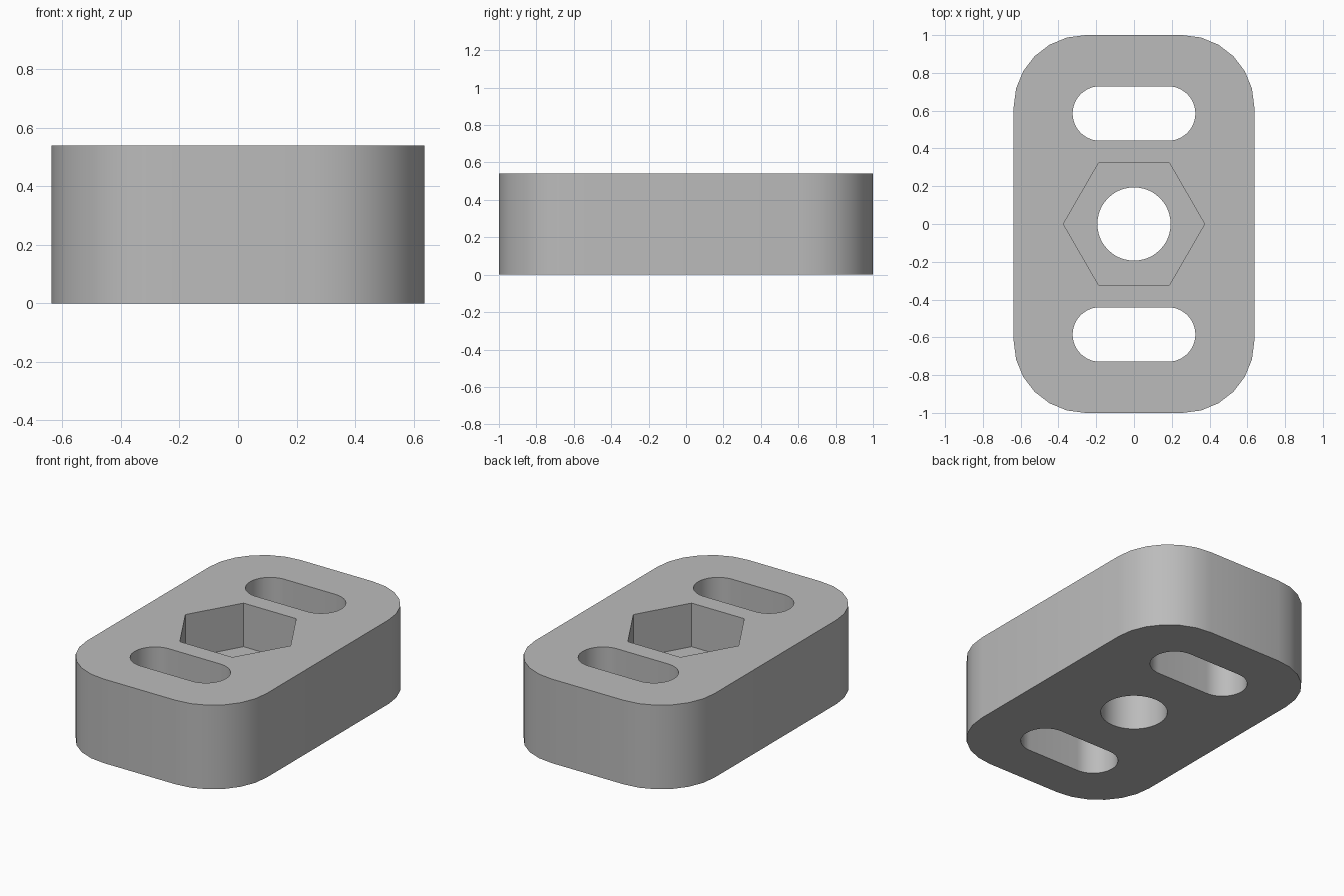
import bpy
import bmesh
from math import cos, sin, pi, radians

if "Cube" in bpy.data.objects:
    bpy.data.objects.remove(bpy.data.objects["Cube"], do_unlink=True)

HEIGHT = 0.54
POCKET_FLOOR = 0.26

grey = bpy.data.materials.new("plain grey")
grey.use_nodes = True
colour = (0.5, 0.5, 0.5, 1)
grey.diffuse_color = colour
grey.node_tree.nodes["Principled BSDF"].inputs["Base Color"].default_value = colour


def rounded_outline(half_x, half_y, radius, steps, centre_y=0):
    """Outline of a rectangle with round corners, anticlockwise."""
    points = []
    for quarter, (sx, sy) in enumerate([(1, 1), (-1, 1), (-1, -1), (1, -1)]):
        for i in range(steps + 1):
            a = (quarter + i / steps) * pi / 2
            p = (sx * (half_x - radius) + radius * cos(a),
                 centre_y + sy * (half_y - radius) + radius * sin(a))
            if not points or abs(p[0] - points[-1][0]) + abs(p[1] - points[-1][1]) > 1e-5:
                points.append(p)
    if abs(points[0][0] - points[-1][0]) + abs(points[0][1] - points[-1][1]) < 1e-5:
        points.pop()
    return points


def polygon(radius, sides):
    return [(radius * cos(2 * pi * i / sides), radius * sin(2 * pi * i / sides))
            for i in range(sides)]


def prism(name, outline, bottom, top):
    bm = bmesh.new()
    face = bm.faces.new([bm.verts.new((x, y, bottom)) for x, y in outline])
    out = bmesh.ops.extrude_face_region(bm, geom=[face])
    for v in out["geom"]:
        if isinstance(v, bmesh.types.BMVert):
            v.co.z = top
    bmesh.ops.recalc_face_normals(bm, faces=bm.faces)
    mesh = bpy.data.meshes.new(name)
    bm.to_mesh(mesh)
    bm.free()
    mesh.materials.append(grey)
    obj = bpy.data.objects.new(name, mesh)
    bpy.context.collection.objects.link(obj)
    return obj


# Block with broad rounded corners
block = prism("block", rounded_outline(0.637, 1, 0.38, 6), 0, HEIGHT)

# Two through slots, a round bore and a hexagonal nut pocket
cutters = [prism(name, rounded_outline(0.325, 0.144, 0.144, 12, y), -0.1, HEIGHT + 0.1)
           for name, y in (("front_slot_cutter", -0.585), ("back_slot_cutter", 0.585))]
cutters.append(prism("bore_cutter", polygon(0.194, 48), -0.1, HEIGHT + 0.1))
cutters.append(prism("nut_pocket_cutter", polygon(0.374, 6), POCKET_FLOOR, HEIGHT + 0.1))

bpy.ops.object.select_all(action="DESELECT")
block.select_set(True)
bpy.context.view_layer.objects.active = block
for cutter in cutters:
    cut = block.modifiers.new(cutter.name, "BOOLEAN")
    cut.operation = "DIFFERENCE"
    cut.solver = "EXACT"
    cut.object = cutter
    bpy.ops.object.modifier_apply(modifier=cut.name)
for cutter in cutters:
    bpy.data.objects.remove(cutter, do_unlink=True)

bpy.ops.object.shade_smooth_by_angle(angle=radians(30))
